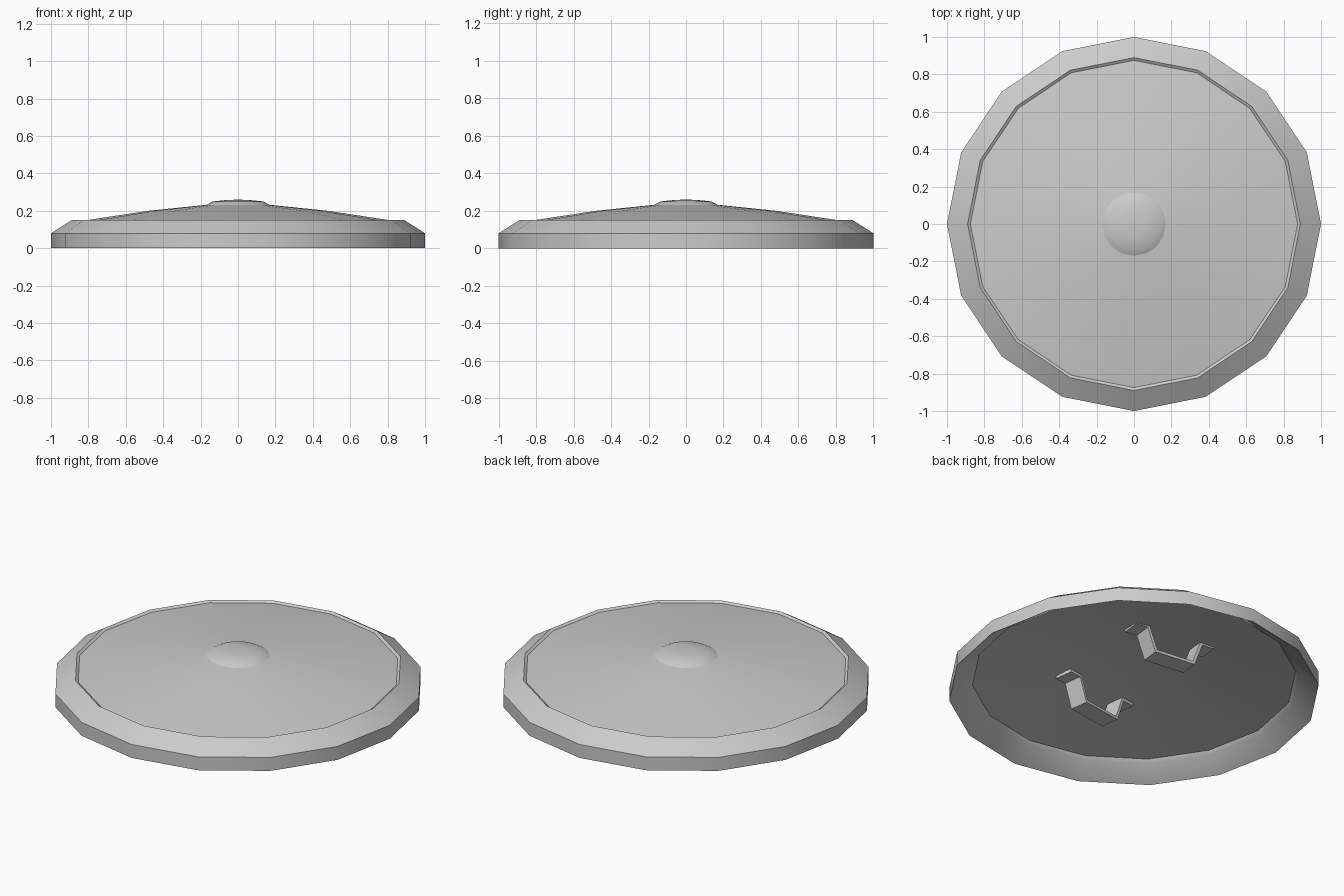
import bpy, bmesh, math
from mathutils import Vector

if "Cube" in bpy.data.objects:
    bpy.data.objects.remove(bpy.data.objects["Cube"], do_unlink=True)

SIDES = 16

grey = bpy.data.materials.new("plain_grey")
grey.use_nodes = True
grey.diffuse_color = (0.6, 0.6, 0.6, 1)
bsdf = next(n for n in grey.node_tree.nodes if n.type == "BSDF_PRINCIPLED")
bsdf.inputs["Base Color"].default_value = (0.6, 0.6, 0.6, 1)


def finish(name, bm):
    mesh = bpy.data.meshes.new(name)
    bm.to_mesh(mesh)
    bm.free()
    mesh.materials.append(grey)
    obj = bpy.data.objects.new(name, mesh)
    bpy.context.collection.objects.link(obj)
    return obj


def lathe(name, profile):
    """Turn a (radius, height) profile, listed from top to bottom, about z."""
    bm = bmesh.new()
    rings = []
    for r, z in profile:
        if r == 0:
            rings.append([bm.verts.new((0, 0, z))] * SIDES)
        else:
            angles = [math.tau * i / SIDES for i in range(SIDES)]
            rings.append([bm.verts.new((r * math.cos(a), r * math.sin(a), z)) for a in angles])
    for a, b in zip(rings, rings[1:]):
        for i in range(SIDES):
            j = (i + 1) % SIDES
            corners = dict.fromkeys((a[i], b[i], b[j], a[j]))
            bm.faces.new(list(corners))
    obj = finish(name, bm)
    bpy.ops.object.select_all(action="DESELECT")
    obj.select_set(True)
    bpy.context.view_layer.objects.active = obj
    bpy.ops.object.shade_smooth_by_angle(angle=math.radians(25))
    return obj


# Raised outer rim, with a small step down to the face on both sides
lathe("rim", [(0.875, 0.14), (0.89, 0.15), (1, 0.08), (1, 0), (0.89, 0.07), (0.875, 0.09)])

# Domed face, its hollow underside and the central boss
lathe("domed_face", [(0.17, 0.232), (0.48, 0.2), (0.875, 0.14)])
lathe("underside", [(0.875, 0.09), (0.48, 0.15), (0.17, 0.18), (0, 0.185)])
lathe("boss", [(0, 0.26), (0.06, 0.258), (0.135, 0.25), (0.17, 0.232)])


# Two bent straps on the underside, splayed slightly apart
def strap(name, centre, turn, width=0.11):
    half = [(0.12, 0.012), (0.17, 0.15), (0.25, 0.15)]
    path = [(-x, z) for x, z in reversed(half)] + half
    bm = bmesh.new()
    rows = [[bm.verts.new((x, s * width / 2, z)) for s in (-1, 1)] for x, z in path]
    for a, b in zip(rows, rows[1:]):
        bm.faces.new((a[0], b[0], b[1], a[1]))
    obj = finish(name, bm)
    obj.location = Vector((*centre, 0))
    obj.rotation_euler.z = math.radians(turn)
    thick = obj.modifiers.new("thickness", "SOLIDIFY")
    thick.thickness = 0.02
    thick.offset = 0


strap("back_strap", (0.06, 0.37), -7)
strap("front_strap", (0.01, -0.32), 8)
